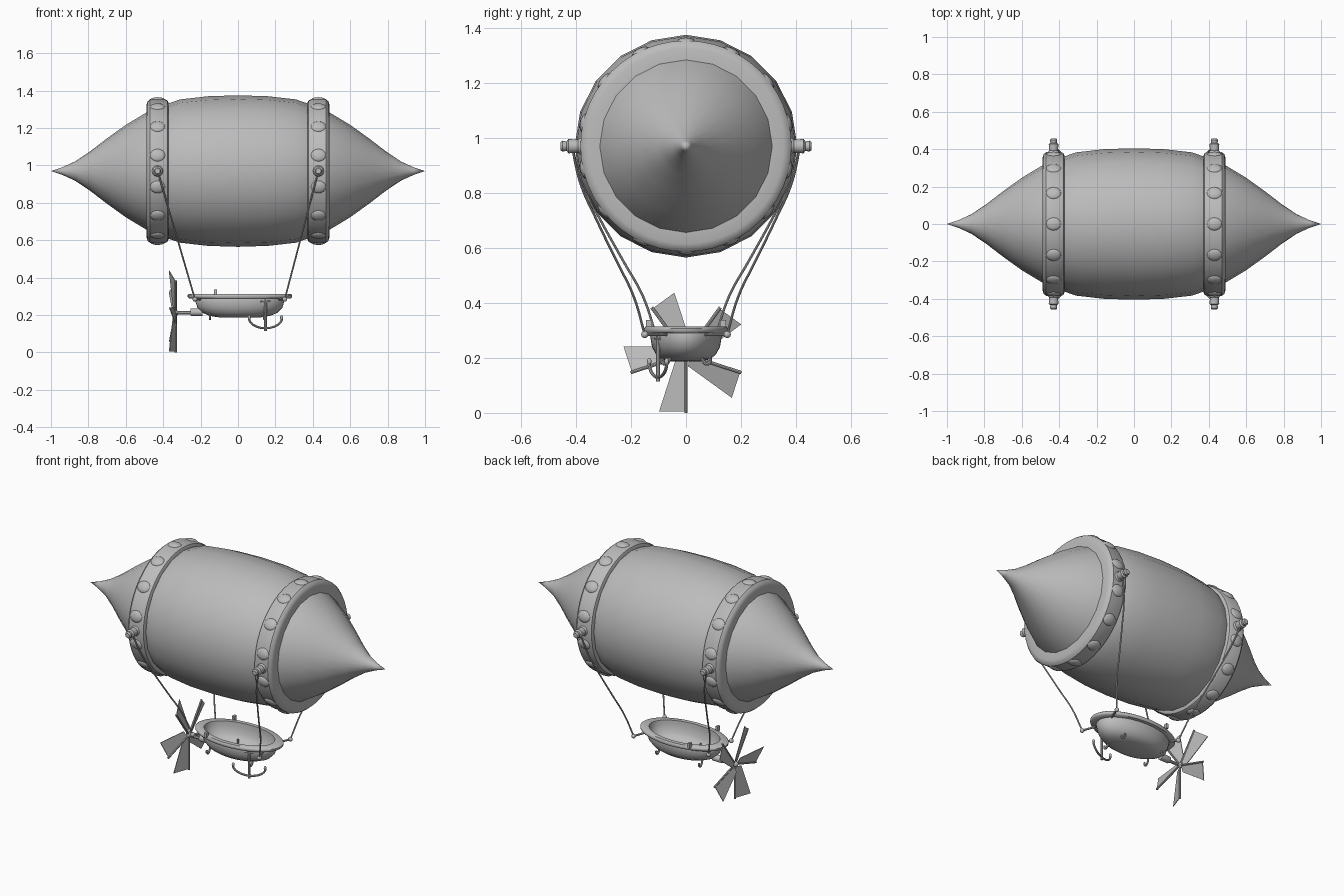
import bpy, bmesh, math
from math import sin, cos, pi, radians
from mathutils import Matrix, Vector

cube = bpy.data.objects.get("Cube")
if cube:
    bpy.data.objects.remove(cube, do_unlink=True)

grey = bpy.data.materials.new("plain_grey")
grey.use_nodes = True
grey.diffuse_color = (0.5, 0.5, 0.5, 1)
grey.node_tree.nodes["Principled BSDF"].inputs["Base Color"].default_value = (0.5, 0.5, 0.5, 1)

AXIS_Z = 0.97          # height of the envelope's axis
BAND_X = 0.43          # distance of each band from the middle
HUB = Vector((-0.335, 0, 0.212))


def finish(name, mesh, smooth=40):
    ob = bpy.data.objects.new(name, mesh)
    bpy.context.scene.collection.objects.link(ob)
    mesh.materials.clear()
    mesh.materials.append(grey)
    if smooth:
        bpy.ops.object.select_all(action='DESELECT')
        ob.select_set(True)
        bpy.context.view_layer.objects.active = ob
        bpy.ops.object.shade_smooth_by_angle(angle=radians(smooth))
    return ob


def from_bmesh(name, bm, matrix=Matrix(), smooth=40):
    bm.transform(matrix)
    bmesh.ops.recalc_face_normals(bm, faces=bm.faces)
    mesh = bpy.data.meshes.new(name)
    bm.to_mesh(mesh)
    bm.free()
    return finish(name, mesh, smooth)


def lathe(name, profile, sides, matrix=Matrix(), closed=False, smooth=40):
    """Turn (height, radius) points about z."""
    bm = bmesh.new()
    rings = [[bm.verts.new((r * cos(2 * pi * i / sides), r * sin(2 * pi * i / sides), h))
              for i in range(sides)] for h, r in profile]
    pairs = list(zip(rings, rings[1:]))
    if closed:
        pairs.append((rings[-1], rings[0]))
    for a, b in pairs:
        for i in range(sides):
            j = (i + 1) % sides
            bm.faces.new((a[i], a[j], b[j], b[i]))
    if not closed:
        bm.faces.new(rings[0])
        bm.faces.new(rings[-1])
    bmesh.ops.remove_doubles(bm, verts=bm.verts, dist=0.00001)
    return from_bmesh(name, bm, matrix, smooth)


def tube(name, points, radius, resolution=6, smooth_path=True):
    """Round tube along a path."""
    curve = bpy.data.curves.new(name, 'CURVE')
    curve.dimensions = '3D'
    curve.bevel_depth = radius
    curve.bevel_resolution = 2
    curve.resolution_u = resolution
    curve.use_fill_caps = True
    if smooth_path:
        spline = curve.splines.new('BEZIER')
        spline.bezier_points.add(len(points) - 1)
        for bp, p in zip(spline.bezier_points, points):
            bp.co = p
            bp.handle_left_type = bp.handle_right_type = 'AUTO'
    else:
        spline = curve.splines.new('POLY')
        spline.points.add(len(points) - 1)
        for sp, p in zip(spline.points, points):
            sp.co = (*p, 1)
    temp = bpy.data.objects.new(name + "_path", curve)
    bpy.context.scene.collection.objects.link(temp)
    bpy.context.view_layer.update()
    mesh = bpy.data.meshes.new_from_object(temp.evaluated_get(bpy.context.evaluated_depsgraph_get()))
    bpy.data.objects.remove(temp, do_unlink=True)
    return finish(name, mesh)


def ball(name, centre, radius, scale=(1, 1, 1), turn=Matrix()):
    bm = bmesh.new()
    bmesh.ops.create_uvsphere(bm, u_segments=16, v_segments=10, radius=radius)
    return from_bmesh(name, bm, Matrix.Translation(centre) @ turn @ Matrix.Diagonal((*scale, 1)), 80)


def box(name, centre, size):
    bm = bmesh.new()
    bmesh.ops.create_cube(bm, size=1)
    return from_bmesh(name, bm, Matrix.Translation(centre) @ Matrix.Diagonal((*size, 1)), 0)


along_x = Matrix.Translation((0, 0, AXIS_Z)) @ Matrix.Rotation(pi / 2, 4, 'Y')

# Envelope with pointed ends
half = [(0.16, 0.4), (0.31, 0.383), (0.37, 0.362), (0.487, 0.315), (0.6, 0.247),
        (0.7, 0.175), (0.79, 0.106), (0.87, 0.052), (0.94, 0.02), (1, 0)]
lathe("envelope", [(-h, r) for h, r in reversed(half)] + [(0, 0.405)] + half, 20, along_x)

# Bands, studs and rope pegs
section = [(-0.059, 0.3), (-0.059, 0.355), (-0.053, 0.373), (-0.04, 0.384), (0.04, 0.384),
           (0.053, 0.378), (0.059, 0.365), (0.059, 0.3)]
peg = [(0.35, 0.03), (0.385, 0.03), (0.392, 0.024), (0.428, 0.026), (0.434, 0.017),
       (0.45, 0.02), (0.457, 0.014)]
for sx in (-1, 1):
    side = "left" if sx > 0 else "right"
    lathe(side + "_band", [(sx * (BAND_X - h), r) for h, r in section], 48, along_x, closed=True)
    for i in range(14):
        a = 2 * pi * i / 14
        ball(side + "_stud", (sx * BAND_X, 0.378 * sin(a), AXIS_Z + 0.378 * cos(a)), 0.042,
             (1, 0.85, 0.4), Matrix.Rotation(-a, 4, 'X'))
    for sy in (-1, 1):
        lathe(side + "_peg", peg, 12,
              Matrix.Translation((sx * BAND_X, 0, AXIS_Z)) @ Matrix.Rotation(-sy * pi / 2, 4, 'X'))

# Ropes down to knobs on the gondola
for top_x, end_x, end_y in ((BAND_X, 0.25, 0.15), (-BAND_X, -0.23, 0.11)):
    for sy in (-1, 1):
        path = []
        for t, k in ((0, 0), (0.2, 0.12), (0.4, 0.35), (0.6, 0.6), (0.8, 0.85), (1, 1)):
            path.append((top_x + (end_x - top_x) * t, sy * (0.415 + (end_y - 0.415) * k),
                         AXIS_Z + (0.285 - AXIS_Z) * t))
        tube("rope", path, 0.0045)
        ball("rope_knob", (end_x, sy * end_y, 0.285), 0.013)
        tube("rope_rod", [(end_x, sy * end_y, 0.285), (end_x * 0.88, sy * 0.07, 0.285)],
             0.006, smooth_path=False)

# Gondola: hollow oval hull with a flat rim
hull = [(0.186, 0), (0.188, 0.45), (0.196, 0.65), (0.212, 0.8), (0.24, 0.91), (0.286, 0.965)]
bowl = [(0.29, 0.89), (0.245, 0.83), (0.22, 0.7), (0.207, 0.5), (0.203, 0)]
rim = [(0.288, 0.96), (0.29, 1.09), (0.297, 1.12), (0.307, 1.12), (0.314, 1.08), (0.314, 0.9)]
lathe("gondola", hull + rim + bowl, 40,
      Matrix.Translation((0.01, 0, 0)) @ Matrix.Diagonal((0.25, 0.136, 1, 1)), smooth=50)

# Cleats on the rim and seat pegs inside
for sy in (-1, 1):
    box("cleat", (-0.12, sy * 0.135, 0.322), (0.014, 0.022, 0.03))
    tube("inner_peg", [(-0.05, sy * 0.07, 0.2), (-0.05, sy * 0.07, 0.235)], 0.006, smooth_path=False)

# Hooks under the hull
for x in (-0.15, 0.14):
    for sy in (-1, 1):
        tube("keel_hook", [(x, sy * 0.055, 0.215), (x, sy * 0.062, 0.19),
                           (x, sy * 0.075, 0.178), (x, sy * 0.088, 0.186), (x, sy * 0.088, 0.2)], 0.006)

# Propeller shaft, hub and five slanted blades
lathe("shaft_sleeve", [(-0.255, 0.017), (-0.25, 0.02), (-0.19, 0.02)], 16,
      Matrix.Translation((0, 0, HUB.z + 0.004)) @ Matrix.Rotation(pi / 2, 4, 'Y'))
tube("propeller_shaft", [HUB, (-0.2, 0, HUB.z)], 0.009, smooth_path=False)
ball("propeller_hub", HUB, 0.017)
for i in range(5):
    turn = Matrix.Translation(HUB) @ Matrix.Rotation(2 * pi * i / 5, 4, 'X')
    bm = bmesh.new()
    corners = [(0, 0, -0.015), (0, 0, -0.207), (-0.035, -0.098, -0.207), (-0.014, -0.038, -0.02)]
    face = bm.faces.new([bm.verts.new(c) for c in corners])
    extruded = bmesh.ops.extrude_face_region(bm, geom=[face])["geom"]
    bmesh.ops.translate(bm, vec=(0.004, 0, 0),
                        verts=[v for v in extruded if isinstance(v, bmesh.types.BMVert)])
    from_bmesh("propeller_blade", bm, turn, 0)
    tube("blade_spar", [turn @ Vector((0.002, 0, 0)), turn @ Vector((0.002, 0, -0.212))],
         0.006, smooth_path=False)

# Anchor hung on the front side, turned a little
place = Matrix.Translation((0.147, -0.102, 0)) @ Matrix.Rotation(radians(20), 4, 'Z')
tube("anchor_shank", [place @ Vector((0, 0, z)) for z in (0.115, 0.285)], 0.007, smooth_path=False)
tube("anchor_stock", [place @ Vector((x, 0, 0.272)) for x in (-0.028, 0.028)], 0.006, smooth_path=False)
arc = [place @ Vector((0.094 * sin(a), 0, 0.185 - 0.055 * cos(a)))
       for a in (radians(d) for d in range(-100, 101, 20))]
tube("anchor_arms", arc, 0.006)
for sx in (-1, 1):
    ball("anchor_fluke", place @ Vector((sx * 0.092, 0, 0.187)), 0.01, (0.8, 0.8, 1.3))
bm = bmesh.new()
bm.free()
loop = [place @ Vector((0.012 * sin(a), 0, 0.288 + 0.012 * cos(a)))
        for a in (2 * pi * k / 8 for k in range(9))]
tube("anchor_ring", loop, 0.004)
